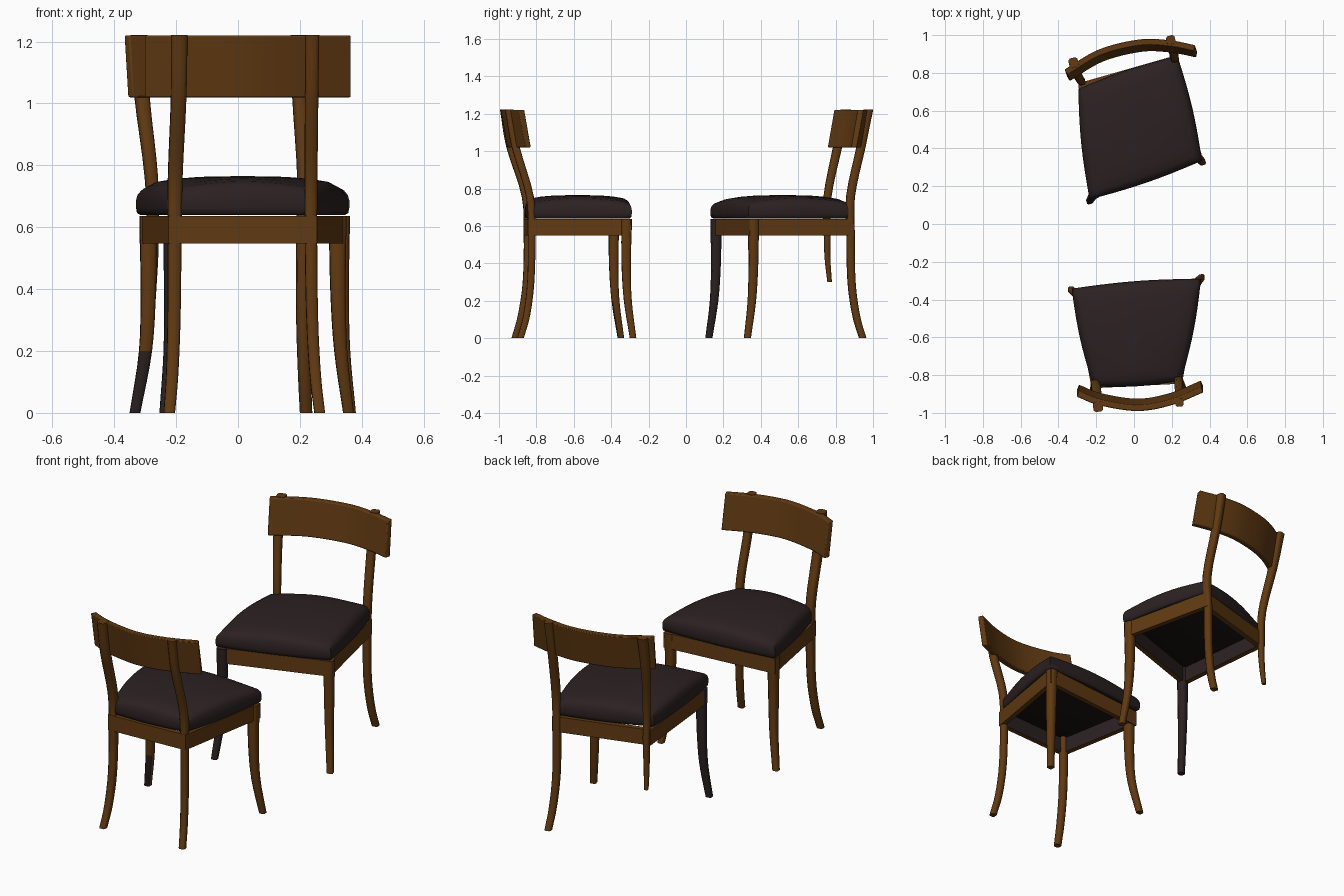
import bpy, bmesh, math
from mathutils import Vector

if "Cube" in bpy.data.objects:
    bpy.data.objects.remove(bpy.data.objects["Cube"])


def material(name, rgb):
    m = bpy.data.materials.new(name)
    m.use_nodes = True
    m.diffuse_color = (*rgb, 1)
    m.node_tree.nodes["Principled BSDF"].inputs["Base Color"].default_value = (*rgb, 1)
    return m


WOOD = material("warm brown wood", (0.12, 0.042, 0.006))
DARK = material("dark upholstery", (0.025, 0.015, 0.016))
UNDER = material("black underside", (0.009, 0.007, 0.006))


def smooth_path(points, steps=4):
    """Catmull-Rom curve through the points."""
    p = [Vector(q) for q in points]
    p = [2 * p[0] - p[1]] + p + [2 * p[-1] - p[-2]]
    out = []
    for a, b, c, d in zip(p, p[1:], p[2:], p[3:]):
        for i in range(steps):
            t = i / steps
            out.append(0.5 * (2 * b + (c - a) * t + (2 * a - 5 * b + 4 * c - d) * t ** 2
                              + (3 * b - a - 3 * c + d) * t ** 3))
    return out + [p[-2]]


def loft(name, rings, mats, closed=False, rule=None, bevel=0):
    """Skin a list of equal rings; rule(face) picks the material slot."""
    bm = bmesh.new()
    vs = [[bm.verts.new(co) for co in ring] for ring in rings]
    n = len(vs[0])
    pairs = list(zip(vs, vs[1:])) + ([(vs[-1], vs[0])] if closed else [])
    for lo, hi in pairs:
        for j in range(n):
            k = (j + 1) % n
            bm.faces.new((lo[j], lo[k], hi[k], hi[j]))
    if not closed:
        bm.faces.new(vs[0])
        bm.faces.new(vs[-1])
    bmesh.ops.recalc_face_normals(bm, faces=bm.faces)
    if rule:
        for f in bm.faces:
            f.material_index = int(rule(f))
    me = bpy.data.meshes.new(name)
    bm.to_mesh(me)
    bm.free()
    for m in mats:
        me.materials.append(m)
    ob = bpy.data.objects.new(name, me)
    bpy.context.collection.objects.link(ob)
    if bevel:
        mod = ob.modifiers.new("Soft edges", "BEVEL")
        mod.width, mod.segments, mod.limit_method = bevel, 2, "ANGLE"
    bpy.ops.object.select_all(action="DESELECT")
    ob.select_set(True)
    bpy.context.view_layer.objects.active = ob
    bpy.ops.object.shade_smooth_by_angle(angle=math.radians(50))
    return ob


def leg(name, points, sizes, angle, mats=(WOOD,), rule=None):
    """Curved tapering leg with chamfered square section; sizes at both ends."""
    path = smooth_path(points)
    ca, sa = math.cos(angle), math.sin(angle)
    rings = []
    for i, c in enumerate(path):
        t = i / (len(path) - 1)
        h = (sizes[0] * (1 - t) + sizes[1] * t) / 2
        k = h * 0.6
        section = [(h, k), (k, h), (-k, h), (-h, k), (-h, -k), (-k, -h), (k, -h), (h, -k)]
        rings.append([c + Vector((x * ca - y * sa, x * sa + y * ca, 0)) for x, y in section])
    return loft(name, rings, mats, rule=rule)


def apron(name, corners):
    """Rail frame under the seat, dark on its inner side."""
    mid = sum((Vector(c) for c in corners), Vector((0, 0))) / 4
    inner = [mid + (Vector(c) - mid) * 0.9 for c in corners]
    low, high = 0.548, 0.636
    rings = [[(*c, z) for c in loop] for loop, z in
             ((corners, low), (corners, high), (inner, high), (inner, low))]

    def inside(f):
        toward = mid - f.calc_center_median().xy
        return abs(f.normal.z) < 0.5 and f.normal.xy.dot(toward) > 0
    loft(name, rings, (WOOD, DARK), closed=True, rule=inside)


def cushion(name, corners):
    """Pillow seat with softly bowed edges and lower corners."""
    mid = sum((Vector(c) for c in corners), Vector((0, 0))) / 4
    n, outline = 10, []
    for a, b in zip(corners, corners[1:] + corners[:1]):
        a, b = Vector(a), Vector(b)
        out = Vector((b.y - a.y, a.x - b.x)).normalized()
        for i in range(n):
            t = i / n
            bow = math.sin(math.pi * t)
            outline.append((a.lerp(b, t) + out * 0.014 * bow, 1 - bow))
    profile = [(0.96, 0.64, 0), (0.99, 0.646, 0), (1, 0.665, 0), (1, 0.69, 0.2),
               (0.985, 0.715, 0.6), (0.95, 0.735, 0.9), (0.88, 0.748, 1),
               (0.7, 0.757, 0.7), (0.45, 0.763, 0.2), (0.1, 0.765, 0)]
    rings = []
    for s, z, drop in profile:
        rings.append([(*(mid + (p - mid) * s), z - 0.018 * drop * corner)
                      for p, corner in outline])
    loft(name, rings, (DARK, UNDER), rule=lambda f: f.normal.z < -0.9)


def back_board(name, points, lean):
    """Bowed top rail; lean moves its lower edge toward the seat."""
    path = smooth_path(points, 6)
    rings = []
    for i, c in enumerate(path):
        d = path[min(i + 1, len(path) - 1)] - path[max(i - 1, 0)]
        nrm = Vector((-d.y, d.x)).normalized() * 0.016
        foot = c + Vector(lean)
        rings.append([(*(c + nrm), 1.22), (*(c - nrm), 1.22),
                      (*(foot - nrm), 1.02), (*(foot + nrm), 1.02)])
    loft(name, rings, (WOOD,), bevel=0.005)


# Rear chair, facing the front
turn = math.radians(15)
apron("rear_chair_apron", [(-0.235, 0.14), (0.355, 0.34), (0.23, 0.895), (-0.295, 0.745)])
cushion("rear_chair_cushion", [(-0.235, 0.13), (0.36, 0.335), (0.23, 0.89), (-0.295, 0.715)])
back_board("rear_chair_back_board",
           [(-0.36, 0.805), (-0.18, 0.91), (0.03, 0.962), (0.19, 0.957), (0.32, 0.932)],
           (0.012, -0.035))
leg("rear_chair_left_back_post",
    [(0.195, 0.975, 1.222), (0.2, 0.935, 1.02), (0.215, 0.88, 0.76), (0.21, 0.88, 0.55),
     (0.21, 0.885, 0.3), (0.215, 0.91, 0.12), (0.22, 0.945, 0)], (0.046, 0.036), turn)
# This leg stops short of the floor
leg("rear_chair_right_back_post",
    [(-0.32, 0.855, 1.222), (-0.31, 0.81, 1.02), (-0.28, 0.757, 0.76), (-0.275, 0.755, 0.55),
     (-0.278, 0.757, 0.42), (-0.283, 0.768, 0.3)], (0.05, 0.022), turn)
leg("rear_chair_right_front_leg",
    [(-0.212, 0.16, 0.636), (-0.213, 0.16, 0.4), (-0.218, 0.15, 0.2), (-0.235, 0.122, 0)],
    (0.054, 0.034), turn, (DARK,))
leg("rear_chair_left_front_leg",
    [(0.332, 0.36, 0.636), (0.332, 0.36, 0.4), (0.34, 0.352, 0.2), (0.362, 0.328, 0)],
    (0.054, 0.034), turn)

# Front chair, facing the rear chair
turn = math.radians(3)
apron("front_chair_apron", [(-0.225, -0.87), (0.255, -0.845), (0.348, -0.292), (-0.318, -0.358)])
cushion("front_chair_cushion", [(-0.215, -0.86), (0.25, -0.83), (0.355, -0.29), (-0.33, -0.342)])
back_board("front_chair_back_board",
           [(-0.297, -0.9), (-0.18, -0.945), (0.02, -0.975), (0.2, -0.943), (0.36, -0.878)],
           (0, 0.035))
leg("front_chair_left_back_post",
    [(-0.19, -0.968, 1.222), (-0.192, -0.935, 1.02), (-0.203, -0.855, 0.76),
     (-0.205, -0.845, 0.55), (-0.207, -0.852, 0.3), (-0.213, -0.88, 0.12),
     (-0.222, -0.915, 0)], (0.052, 0.036), turn)
leg("front_chair_right_back_post",
    [(0.24, -0.945, 1.222), (0.238, -0.91, 1.02), (0.236, -0.835, 0.76),
     (0.236, -0.825, 0.55), (0.24, -0.83, 0.3), (0.25, -0.852, 0.12),
     (0.264, -0.885, 0)], (0.044, 0.034), turn)
# Leg with a dark lower face on its outer side
leg("front_chair_left_front_leg",
    [(-0.29, -0.385, 0.636), (-0.29, -0.387, 0.4), (-0.299, -0.377, 0.2), (-0.333, -0.348, 0)],
    (0.056, 0.034), turn, (WOOD, DARK),
    lambda f: f.normal.y < -0.5 and f.calc_center_median().z < 0.19)
leg("front_chair_right_front_leg",
    [(0.322, -0.317, 0.636), (0.323, -0.32, 0.4), (0.332, -0.311, 0.2), (0.357, -0.283, 0)],
    (0.056, 0.034), turn)
